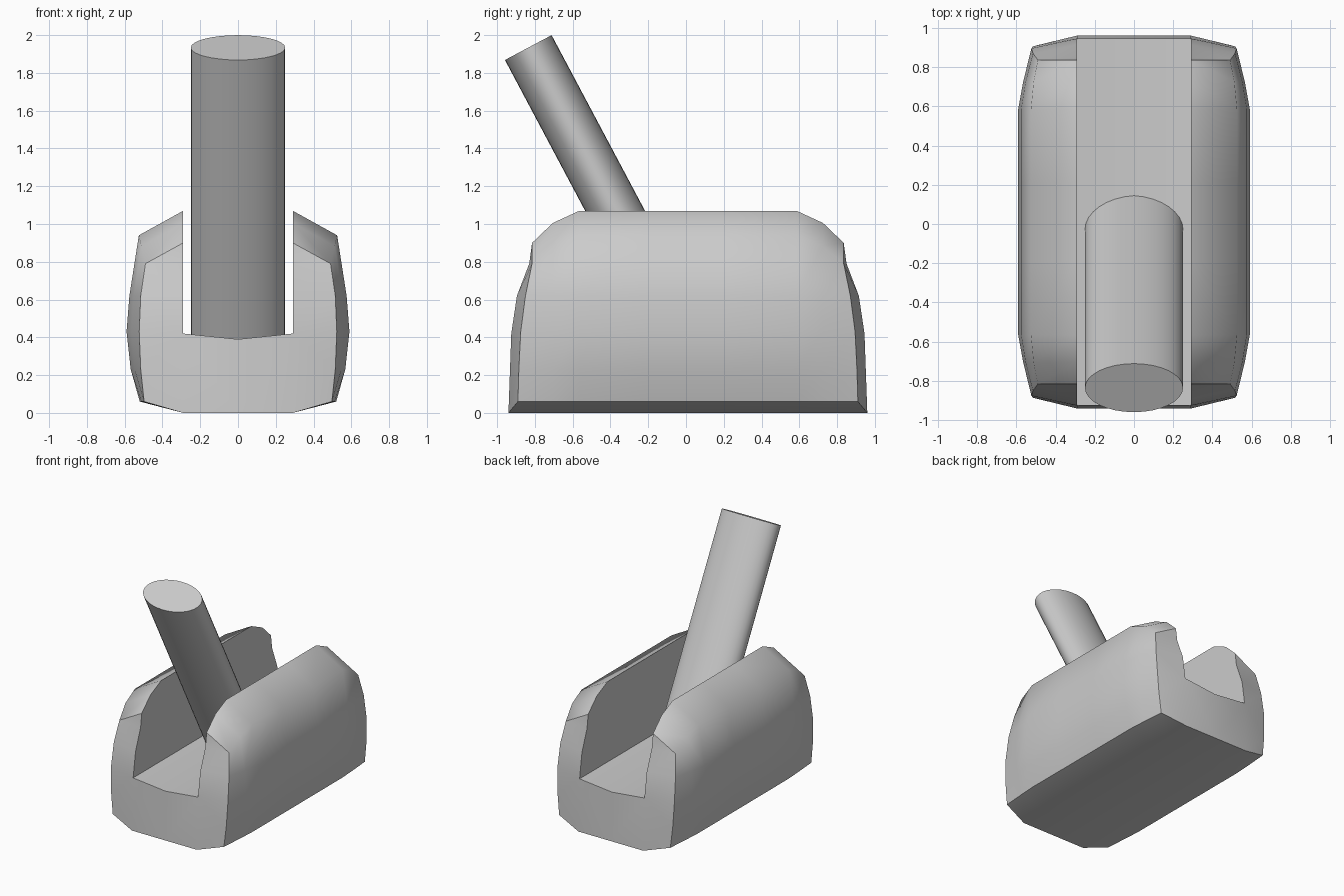
import bpy, bmesh
from math import radians, sin, cos

if "Cube" in bpy.data.objects:
    bpy.data.objects.remove(bpy.data.objects["Cube"])

# Half cross-sections (x, z): full section mid-body, narrower section at the ends
MID = [(0, 0), (.29, 0), (.52, .06), (.568, .23), (.59, .43), (.575, .62),
       (.525, .94), (.29, 1.07), (.29, .8), (.29, .62), (.29, .42), (0, .39)]
END = [(0, 0), (.29, 0), (.497, .06), (.515, .23), (.523, .43), (.515, .62),
       (.49, .79), (.29, .9), (.29, .79), (.29, .62), (.29, .42), (0, .39)]
END_Y = [.95, .95, .90, .895, .885, .86, .825, .825, .84, .905, .935, .935]
CAP = [(0, 1, 10, 11), (1, 2, 3, 10), (10, 3, 4), (10, 4, 5, 9), (9, 5, 6, 8), (8, 6, 7)]
Y_SHIFT = .01


def section(bm, t, y=None, side=1):
    """One ring: blend end -> mid by t; y None means the curved end face."""
    ring = []
    for i, (e, m) in enumerate(zip(END, MID)):
        yy = side * END_Y[i] if y is None else y
        ring.append(bm.verts.new((e[0] + t * (m[0] - e[0]), yy + Y_SHIFT,
                                  e[1] + t * (m[1] - e[1]))))
    return ring


# Slotted base: lofted half body, mirrored across x
bm = bmesh.new()
stations = [(.62, -.715), (1, -.575), (1, -.2), (1, .2), (1, .575), (.62, .715)]
rings = [section(bm, 0, side=-1)] + [section(bm, t, y) for t, y in stations] + [section(bm, 0)]
for a, b in zip(rings, rings[1:]):
    for i in range(len(a) - 1):
        bm.faces.new((a[i], a[i + 1], b[i + 1], b[i]))
caps = set()
for ring in (rings[0], rings[-1]):
    for idx in CAP:
        caps.add(bm.faces.new([ring[i] for i in idx]))
bmesh.ops.recalc_face_normals(bm, faces=bm.faces)
for f in bm.faces:
    f.smooth = True
for e in bm.edges:
    if len(e.link_faces) == 2:
        on_cap = sum(f in caps for f in e.link_faces)
        e.smooth = not (on_cap == 1 or e.calc_face_angle() > radians(56))
# make sure the normals point outward (underside faces down)
under = min(bm.faces, key=lambda f: f.calc_center_median().z)
if under.normal.z > 0:
    bmesh.ops.reverse_faces(bm, faces=bm.faces)
mesh = bpy.data.meshes.new("slotted_base")
bm.to_mesh(mesh)
bm.free()
base = bpy.data.objects.new("slotted_base", mesh)
bpy.context.collection.objects.link(base)
mirror = base.modifiers.new("mirror", 'MIRROR')
mirror.use_clip = True

# Lever: flattened cylinder leaning forward, rooted in the slot floor
tilt, length = radians(28), 1.85
top_y, top_z = -.835, 1.934
bpy.ops.mesh.primitive_cylinder_add(
    vertices=32, radius=1, depth=length, rotation=(tilt, 0, 0),
    location=(0, top_y + sin(tilt) * length / 2, top_z - cos(tilt) * length / 2))
lever = bpy.context.object
lever.name = "lever"
lever.scale = (.25, .14, 1)
bpy.ops.object.transform_apply(location=False, rotation=False, scale=True)
bpy.ops.object.shade_smooth_by_angle(angle=radians(40))
